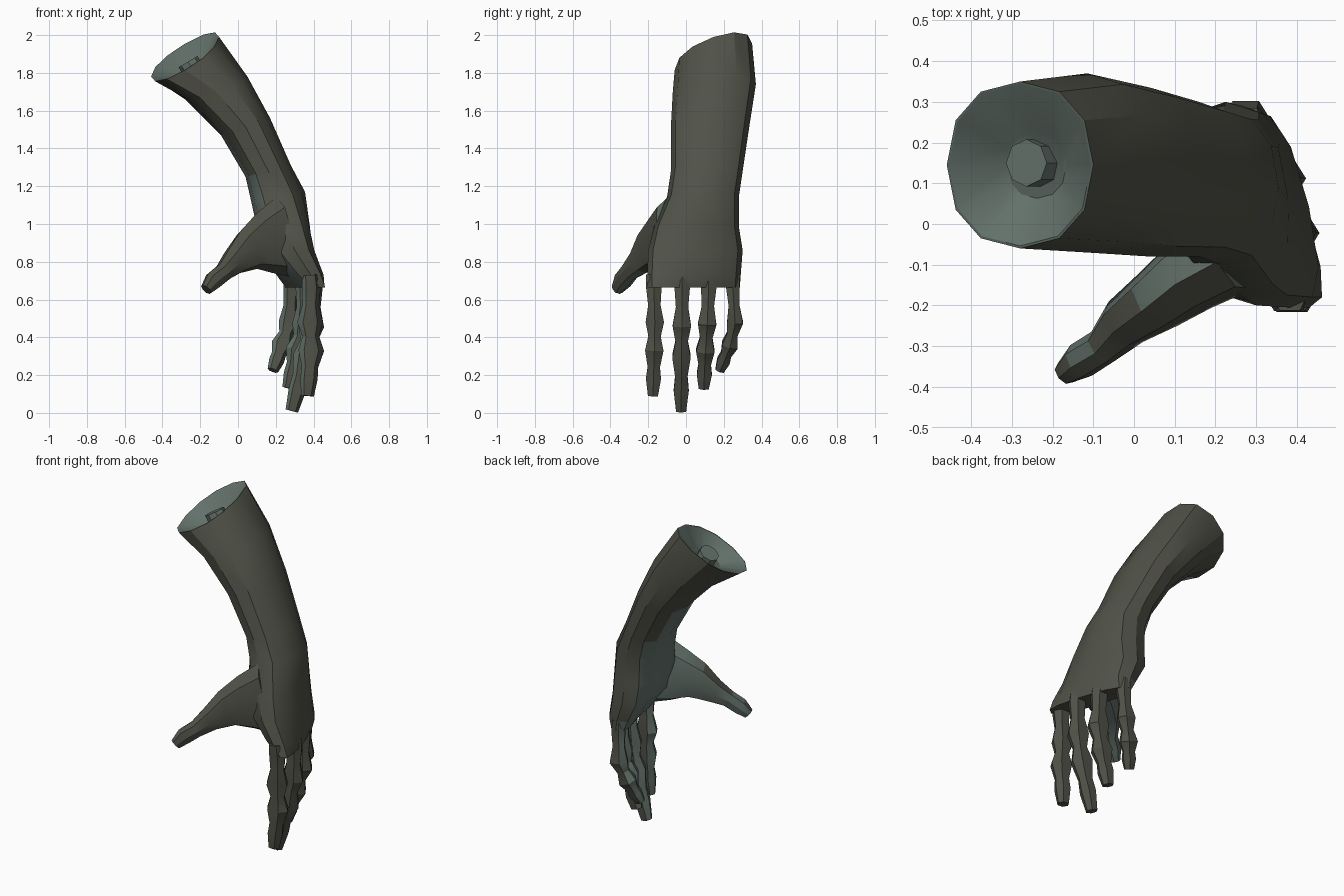
import bpy, bmesh, math
from mathutils import Vector as V

if "Cube" in bpy.data.objects:
    bpy.data.objects.remove(bpy.data.objects["Cube"])


def material(name, rgb):
    m = bpy.data.materials.new(name)
    m.diffuse_color = (*rgb, 1)
    m.use_nodes = True
    m.node_tree.nodes["Principled BSDF"].inputs["Base Color"].default_value = m.diffuse_color
    return m


BACK = material("dark_olive_skin", (0.080, 0.082, 0.063))
PALM = material("grey_green_skin", (0.130, 0.170, 0.150))


def power(t, e):
    return math.copysign(abs(t) ** e, t)


def section(c, u, v, n, e):
    """Rounded cross-section around c with half-axes u and v."""
    angles = [2 * math.pi * i / n for i in range(n)]
    return [c + u * power(math.cos(a), e) + v * power(math.sin(a), e) for a in angles]


def loft(name, rings, is_palm, angle=30):
    """Skin a list of rings, cap both ends and colour faces by a rule."""
    bm = bmesh.new()
    rows = [[bm.verts.new(p) for p in r] for r in rings]
    n = len(rows[0])
    for a, b in zip(rows, rows[1:]):
        for i in range(n):
            j = (i + 1) % n
            bm.faces.new((a[i], a[j], b[j], b[i]))
    bm.faces.new(rows[0])
    bm.faces.new(rows[-1])
    bmesh.ops.recalc_face_normals(bm, faces=bm.faces)
    bm.normal_update()
    for f in bm.faces:
        f.material_index = int(is_palm(f.normal, f.calc_center_median()))
    me = bpy.data.meshes.new(name)
    bm.to_mesh(me)
    bm.free()
    me.materials.append(BACK)
    me.materials.append(PALM)
    ob = bpy.data.objects.new(name, me)
    bpy.context.collection.objects.link(ob)
    bpy.context.view_layer.objects.active = ob
    ob.select_set(True)
    bpy.ops.object.shade_smooth_by_angle(angle=math.radians(angle))
    ob.select_set(False)


def limb(name, pts, sizes, ref, is_palm, n=6):
    """Digit through pts; sizes are (half width along ref, half depth)."""
    rings = []
    for i, (p, (w, d)) in enumerate(zip(pts, sizes)):
        t = (pts[min(i + 1, len(pts) - 1)] - pts[max(i - 1, 0)]).normalized()
        side = (ref - t * ref.dot(t)).normalized()
        rings.append(section(p, side.cross(t) * d, side * w, n, 0.85))
    loft(name, rings, is_palm)


# Forearm and hand: palm-side x, z; back-side x, z; y range
stations = [
    (-0.46, 1.78, -0.10, 1.99, -0.06, 0.35),
    (-0.28, 1.66, 0.05, 1.78, -0.07, 0.37),
    (-0.09, 1.47, 0.17, 1.56, -0.08, 0.335),
    (0.04, 1.25, 0.28, 1.31, -0.08, 0.30),
    (0.07, 1.12, 0.355, 1.17, -0.10, 0.28),
    (0.10, 0.98, 0.38, 0.99, -0.17, 0.28),
    (0.13, 0.86, 0.395, 0.86, -0.20, 0.30),
    (0.22, 0.74, 0.43, 0.73, -0.205, 0.29),
    (0.29, 0.665, 0.42, 0.665, -0.205, 0.285),
]
rings = []
for k, (xl, zl, xr, zr, y0, y1) in enumerate(stations):
    c = V((xl + xr, y0 + y1, zl + zr)) / 2
    u = V((xr - xl, 0, zr - zl)) / 2
    # The knuckle row slants, and the cut end is higher at the rear
    v = V((-0.019 * max(k - 4, 0), (y1 - y0) / 2, max(0.07 - 0.05 * k, 0)))
    rings.append(section(c, u, v, 12, 0.9 if k < 5 else 0.75))

# Funnel-shaped cut end with a bone stub in its middle
c0 = sum(rings[0], V((0, 0, 0))) / 12
axis = V((0.52, 0, -0.85))
inner = [c0 + (p - c0) * 0.4 + axis * 0.08 for p in rings[0]]
rim = [c0 + (p - c0) * 0.97 for p in rings[0]]


def arm_palm(nrm, c):
    if nrm.dot(axis) < -0.4 and c.z > 1.75:
        return True
    return nrm.x < (-0.75 if c.z > 1.12 else -0.4)


loft("forearm_and_hand", [inner, rim] + rings, arm_palm)
bone = [section(c0 + axis * d + V((0, 0.005, 0)), V((0.05, 0, 0.03)), V((0, 0.058, 0)), 8, 1)
        for d in (0.03, 0.12)]
loft("bone_stub", bone, lambda nrm, c: True)

# Fingers: knuckle, middle joint, end joint, tip; pinched halfway between
fingers = {
    "index_finger": [(0.388, -0.17, 0.66), (0.382, -0.165, 0.48),
                     (0.388, -0.168, 0.33), (0.368, -0.175, 0.09)],
    "middle_finger": [(0.398, -0.02, 0.66), (0.388, -0.022, 0.46),
                      (0.36, -0.024, 0.30), (0.285, -0.026, 0.01)],
    "ring_finger": [(0.355, 0.12, 0.66), (0.355, 0.112, 0.47),
                    (0.32, 0.102, 0.33), (0.268, 0.094, 0.13)],
    "little_finger": [(0.285, 0.248, 0.66), (0.275, 0.26, 0.48),
                      (0.235, 0.232, 0.36), (0.185, 0.178, 0.225)],
}
JOINT, PINCH = (0.055, 0.068), (0.037, 0.044)
SIZES = [(0.048, 0.045), (0.046, 0.050), PINCH, JOINT, PINCH, JOINT,
         PINCH, (0.045, 0.046), (0.030, 0.034)]
for name, joints in fingers.items():
    a, b, c, d = map(V, joints)
    path = [a + V((-0.005, 0, 0.07)), a, a.lerp(b, 0.5), b, b.lerp(c, 0.5), c,
            c.lerp(d, 0.36), c.lerp(d, 0.62), d]
    scale = 0.87 if name.startswith("little") else 1
    limb(name, path, [(w * scale, h * scale) for w, h in SIZES],
         V((0, 1, 0)), lambda nrm, c: nrm.x < -0.3)

# Thumb with its broad web running into the wrist
thumb = [V(p) for p in ((0.25, -0.07, 0.93), (0.14, -0.125, 0.90), (0.06, -0.185, 0.865),
                        (-0.02, -0.24, 0.80), (-0.075, -0.30, 0.745),
                        (-0.13, -0.335, 0.70), (-0.168, -0.365, 0.653))]
thumb_sizes = [(0.22, 0.10), (0.165, 0.095), (0.115, 0.08), (0.072, 0.065),
               (0.05, 0.046), (0.05, 0.046), (0.032, 0.03)]
limb("thumb", thumb, thumb_sizes, V((0, 0, 1)), lambda nrm, c: nrm.y > -0.1, n=8)
